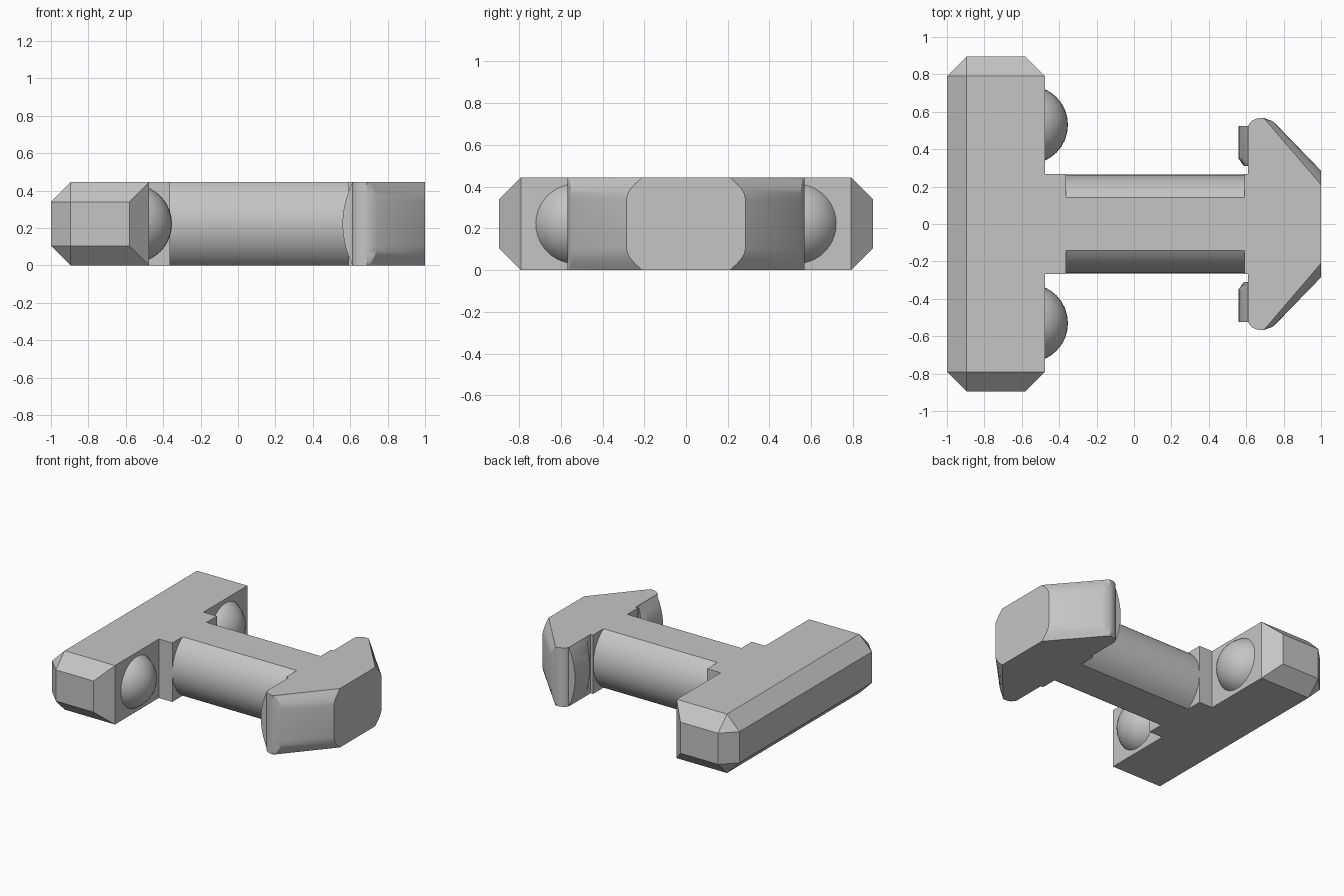
import bpy, bmesh, math

if "Cube" in bpy.data.objects:
    bpy.data.objects.remove(bpy.data.objects["Cube"], do_unlink=True)

H = 0.445          # overall height
MID = H / 2

grey = bpy.data.materials.new("plain_grey")
grey.use_nodes = True
GREY = (0.56, 0.56, 0.56, 1)
grey.diffuse_color = GREY
grey.node_tree.nodes["Principled BSDF"].inputs["Base Color"].default_value = GREY


def finish(name, bm, angle=None):
    """Turn a bmesh into a named, coloured object."""
    bmesh.ops.recalc_face_normals(bm, faces=bm.faces)
    mesh = bpy.data.meshes.new(name)
    bm.to_mesh(mesh)
    bm.free()
    mesh.materials.append(grey)
    ob = bpy.data.objects.new(name, mesh)
    bpy.context.collection.objects.link(ob)
    if angle:
        bpy.ops.object.select_all(action='DESELECT')
        ob.select_set(True)
        bpy.context.view_layer.objects.active = ob
        bpy.ops.object.shade_smooth_by_angle(angle=math.radians(angle))
    return ob


def loft(name, rings, angle=None):
    """Skin a series of equal closed rings and cap both ends."""
    bm = bmesh.new()
    loops = [[bm.verts.new(p) for p in ring] for ring in rings]
    n = len(loops[0])
    for a, b in zip(loops, loops[1:]):
        for i in range(n):
            j = (i + 1) % n
            bm.faces.new((a[i], a[j], b[j], b[i]))
    bm.faces.new(loops[0])
    bm.faces.new(loops[-1])
    return finish(name, bm, angle)


def box(name, x0, x1, y, z0=0, z1=H):
    ring = [(-y, z0), (y, z0), (y, z1), (-y, z1)]
    return loft(name, [[(x, *p) for p in ring] for x in (x0, x1)])


# Cross bar: chamfered block, open-edged towards the shaft
bm = bmesh.new()
C = 0.105
for s in (-1, 1):
    for x, z in ((-0.475, 0), (-0.475, H), (-0.895, 0), (-0.895, H), (-1, C), (-1, H - C)):
        bm.verts.new((x, s * 0.79, z))
    for x in (-0.895, -0.58):
        for z in (C, H - C):
            bm.verts.new((x, s * 0.895, z))
bmesh.ops.convex_hull(bm, input=bm.verts)
bmesh.ops.dissolve_limit(bm, angle_limit=0.02, verts=bm.verts, edges=bm.edges)
finish("cross_bar", bm)

# Shaft: round bar trimmed flat above and below, with square collars
R = 0.264
half = math.asin(MID / R)
arc = [-half + 2 * half * i / 20 for i in range(21)]
section = [(R * math.cos(a), MID + R * math.sin(a)) for a in arc]
section += [(-y, z) for y, z in reversed(section)]
loft("shaft", [[(x, y, z) for y, z in section] for x in (-0.37, 0.60)], 30)
box("bar_collar", -0.48, -0.363, 0.266)
box("head_collar", 0.59, 0.62, 0.266)

# Head: arrow-shaped plan whose flanks swell towards mid height
rings = []
N = 6
steps = [C * (1 - math.cos(i / N * math.pi / 2)) for i in range(N + 1)]
heights = [C - C * math.cos(i / N * math.pi / 2) for i in range(N + 1)]
heights = heights + [H - z for z in reversed(heights)]
for z in heights:
    d = min(z, H - z) / C
    s = math.sin(min(d, 1) * math.pi / 2)
    plan = [(0.61, 0.52), (0.618, 0.54), (0.635, 0.555), (0.66, 0.565), (0.69, 0.568),
            (0.70 + 0.045 * s, 0.56 - 0.012 * s), (1.0, 0.21 + 0.075 * s)]
    plan += [(x, -y) for x, y in reversed(plan)]
    rings.append([(x, y, z) for x, y in plan])
loft("head", rings, 28)

for side, s in (("left", 1), ("right", -1)):
    # Rounded pad on the back of the head, thinning towards the shaft
    pads = []
    for y, depth in ((0.31, 0.025), (0.35, 0.053), (0.525, 0.053)):
        ring = [(0.612 - depth * (1 - (2 * i / 16 - 1) ** 2), s * y, H * i / 16) for i in range(17)]
        pads.append(ring + [(0.63, s * y, H), (0.63, s * y, 0)])
    loft("back_pad_" + side, pads, 25)

    # Domed stud on the inner face of the cross bar
    bm = bmesh.new()
    bmesh.ops.create_uvsphere(bm, u_segments=32, v_segments=20, radius=0.21)
    bmesh.ops.bisect_plane(bm, geom=bm.verts[:] + bm.edges[:] + bm.faces[:],
                           plane_co=(0.08, 0, 0), plane_no=(1, 0, 0), clear_inner=True)
    bmesh.ops.holes_fill(bm, edges=[e for e in bm.edges if e.is_boundary], sides=0)
    bmesh.ops.translate(bm, verts=bm.verts, vec=(-0.563, s * 0.53, MID))
    finish("stud_" + side, bm, 35)
